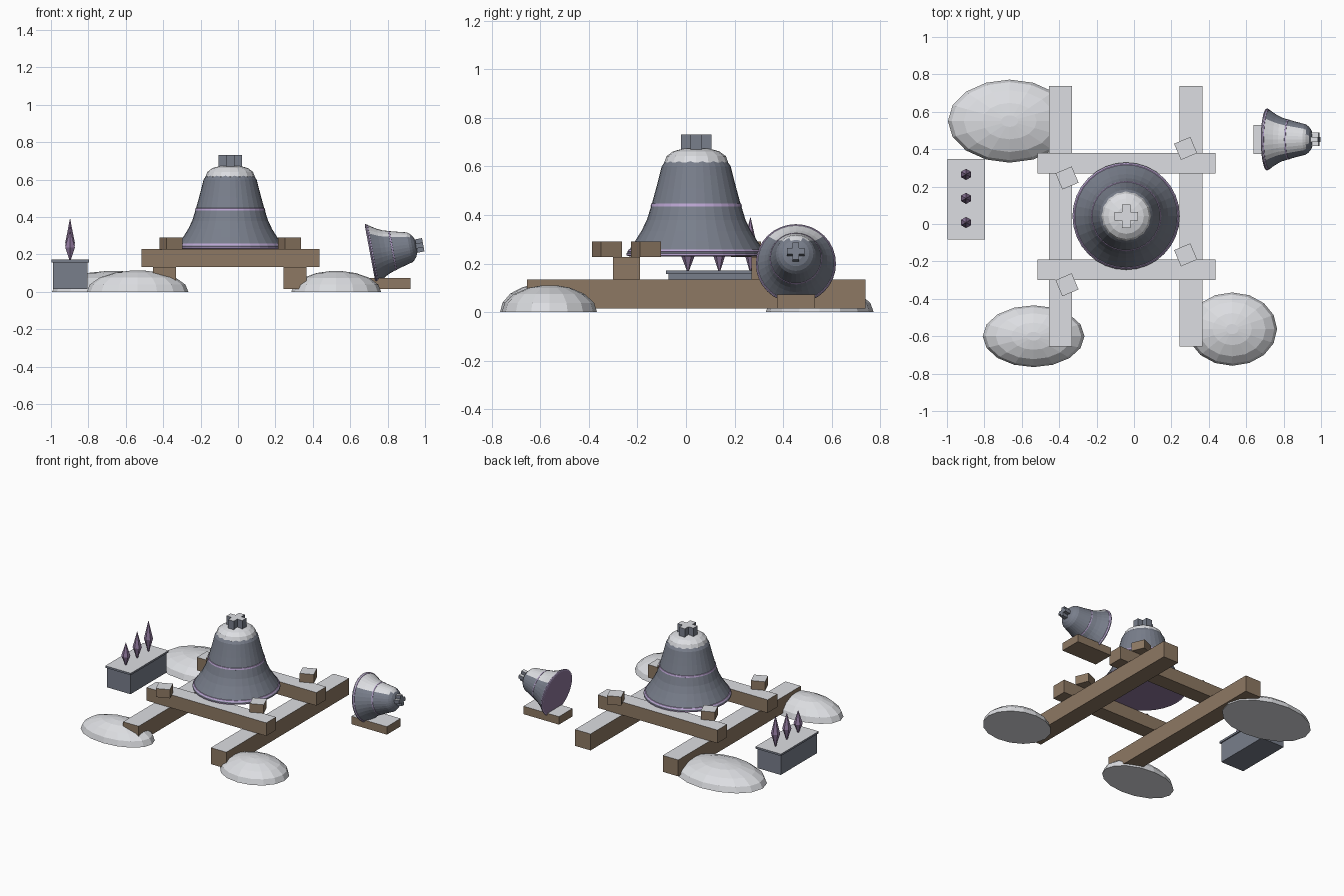
import bpy, bmesh, math
from mathutils import Matrix, Vector

if "Cube" in bpy.data.objects:
    bpy.data.objects.remove(bpy.data.objects["Cube"])


def material(name, rgb):
    m = bpy.data.materials.new(name)
    m.use_nodes = True
    m.diffuse_color = (*rgb, 1)
    m.node_tree.nodes["Principled BSDF"].inputs["Base Color"].default_value = (*rgb, 1)
    return m


SNOW = material("snow", (0.72, 0.73, 0.76))
WOOD = material("wood", (0.27, 0.19, 0.125))
IRON = material("iron", (0.19, 0.21, 0.26))
LAVENDER = material("lavender trim", (0.5, 0.38, 0.65))
VIOLET = material("violet", (0.28, 0.19, 0.34))


def finish(name, bm, mats, matrix, snowy=True):
    """Place the mesh; upward faces of the first material get snow."""
    bm.transform(matrix)
    bm.normal_update()
    if snowy:
        for f in bm.faces:
            if f.material_index == 0 and f.normal.z > 0.7:
                f.material_index = len(mats)
        mats = mats + [SNOW]
    mesh = bpy.data.meshes.new(name)
    bm.to_mesh(mesh)
    bm.free()
    for m in mats:
        mesh.materials.append(m)
    ob = bpy.data.objects.new(name, mesh)
    bpy.context.collection.objects.link(ob)
    return ob


def box(name, lo, hi, mat, turn=0):
    lo, hi = Vector(lo), Vector(hi)
    bm = bmesh.new()
    bmesh.ops.create_cube(bm, size=1)
    place = (Matrix.Translation((lo + hi) / 2) @ Matrix.Rotation(math.radians(turn), 4, "Z")
             @ Matrix.Diagonal((*(hi - lo), 1)))
    return finish(name, bm, [mat], place)


def lathe(profile, sides, slots=None):
    """Revolve (radius, height) points; slots maps a segment to a material index."""
    bm = bmesh.new()
    rings = [[bm.verts.new((r * math.cos(a), r * math.sin(a), z))
              for a in (math.tau * i / sides for i in range(sides))] for r, z in profile]
    for k in range(len(rings) - 1):
        for i in range(sides):
            j = (i + 1) % sides
            f = bm.faces.new((rings[k][i], rings[k][j], rings[k + 1][j], rings[k + 1][i]))
            f.material_index = (slots or {}).get(k, 0)
    bottom = bm.faces.new(rings[0][::-1])
    bottom.material_index = (slots or {}).get("bottom", 0)
    bm.faces.new(rings[-1])
    return bm


# Bells: flared body with trim bands, and a cross-shaped crown
BELL = [(0.275, 0), (0.287, 0.004), (0.287, 0.012), (0.282, 0.018), (0.284, 0.019),
        (0.278, 0.028), (0.274, 0.029), (0.252, 0.062), (0.225, 0.105), (0.203, 0.15),
        (0.186, 0.205), (0.188, 0.206), (0.185, 0.217), (0.182, 0.218), (0.165, 0.28),
        (0.152, 0.33), (0.142, 0.37), (0.125, 0.395), (0.095, 0.42), (0.055, 0.436)]
TRIM = {0: 1, 1: 1, 3: 1, 4: 1, 5: 1, 10: 1, 11: 1, 12: 1, "bottom": 2}


def bell(name, matrix):
    finish(name + "_body", lathe(BELL, 32, TRIM), [IRON, LAVENDER, VIOLET], matrix)
    bm = bmesh.new()
    arm, half = 0.063, 0.023
    corners = []
    for q in range(4):
        turn = Matrix.Rotation(q * math.pi / 2, 3, "Z")
        for p in ((arm, -half), (arm, half), (half, half)):
            corners.append(bm.verts.new(turn @ Vector((*p, 0.425))))
    base = bm.faces.new(corners)
    top = bmesh.ops.extrude_face_region(bm, geom=[base])["geom"]
    bmesh.ops.translate(bm, vec=(0, 0, 0.076),
                        verts=[v for v in top if isinstance(v, bmesh.types.BMVert)])
    bmesh.ops.recalc_face_normals(bm, faces=bm.faces)
    finish(name + "_crown", bm, [IRON], matrix)


bell_place = Matrix.Translation((-0.042, 0.042, 0.23))
bell("large_bell", bell_place)
bell("small_bell", Matrix.Translation((0.707, 0.452, 0.199))
     @ Matrix.Rotation(math.radians(79.4), 4, "Y") @ Matrix.Scale(0.575, 4))

# Snow cap on the large bell's shoulder
cap = lathe([(0.128, 0.376), (0.132, 0.386), (0.122, 0.412), (0.095, 0.432), (0.05, 0.444)], 16)
finish("bell_snow_cap", cap, [SNOW], bell_place, False)

# Timber frame: two runners and two cross beams
for side, x in (("right", -0.455), ("left", 0.243)):
    box(side + "_runner", (x, -0.655, 0.016), (x + 0.123, 0.738, 0.134), WOOD)
for end, y in (("front", -0.3), ("rear", 0.27)):
    box(end + "_cross_beam", (-0.516, y, 0.134), (0.435, y + 0.11, 0.228), WOOD)

# Loose turned blocks beside the bell
for x, y in ((-0.358, 0.246), (0.276, 0.404), (0.276, -0.165), (-0.358, -0.325)):
    h = 0.047
    box("corner_block", (x - h, y - h, 0.228), (x + h, y + h, 0.29), WOOD, 23)

# Plank under the small bell
box("small_bell_plank", (0.64, 0.375, 0.016), (0.922, 0.53, 0.073), WOOD)

# Planter with a lid and three crystals
box("planter", (-0.99, -0.073, 0.016), (-0.804, 0.337, 0.16), IRON)
box("planter_lid", (-0.998, -0.082, 0.158), (-0.796, 0.347, 0.172), IRON)
for y, height in ((0.008, 0.16), (0.137, 0.19), (0.265, 0.22)):
    crystal = lathe([(0.004, 0), (0.03, 0.42 * height), (0.001, height)], 6)
    finish("crystal", crystal, [VIOLET],
           Matrix.Translation((-0.898, y, 0.17)) @ Matrix.Rotation(math.pi / 6, 4, "Z"), False)

# Snow mounds: flattened faceted half domes
DOME = [(math.cos(a), math.sin(a)) for a in (math.radians(d) for d in (0, 20, 42, 64, 82))]
for x, y, rx, ry, h in ((-0.665, 0.55, 0.33, 0.222, 0.112),
                        (-0.537, -0.6, 0.272, 0.165, 0.115),
                        (0.525, -0.562, 0.24, 0.196, 0.112)):
    finish("snow_mound", lathe(DOME, 16), [SNOW],
           Matrix.Translation((x, y, 0)) @ Matrix.Diagonal((rx, ry, h, 1)), False)
